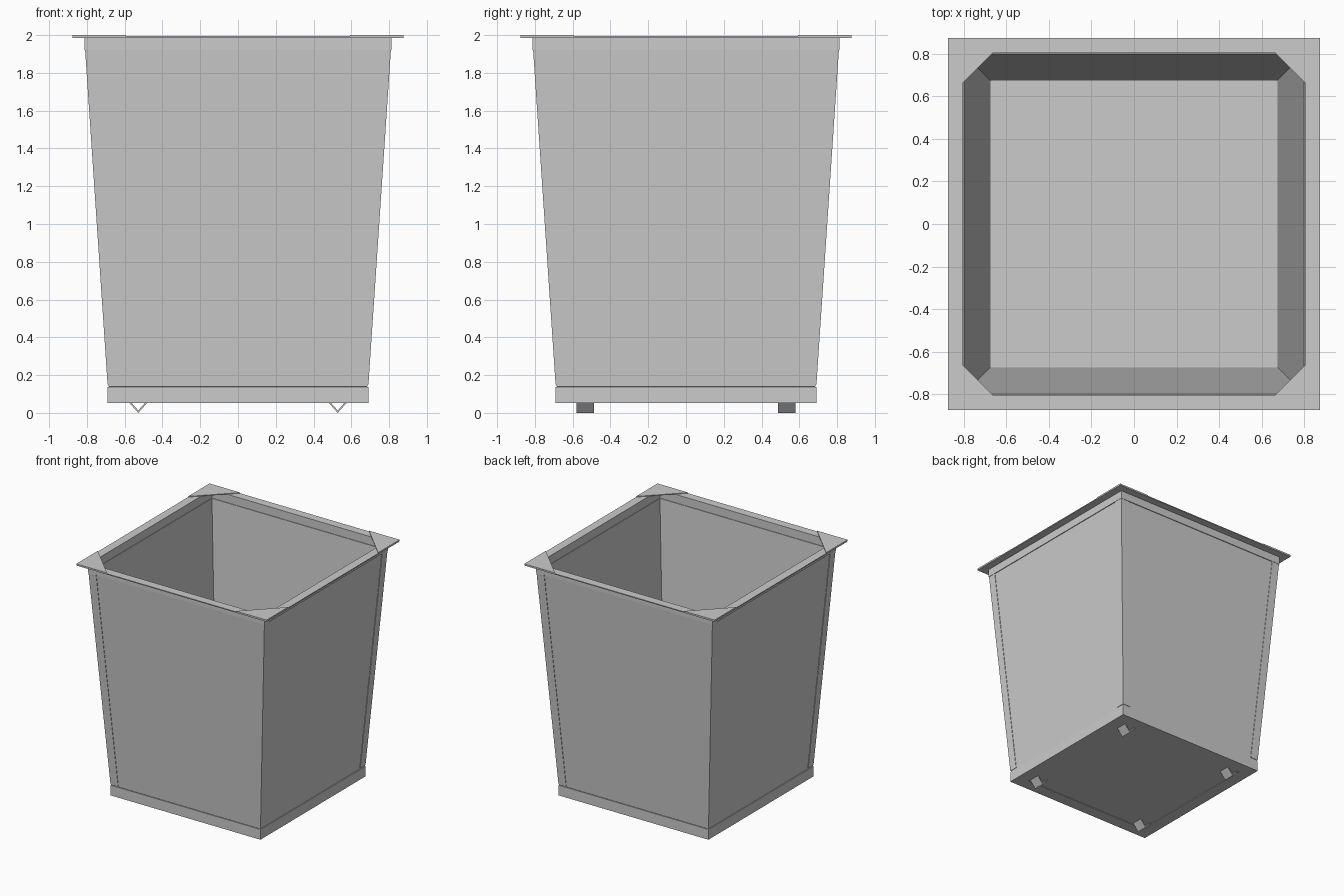
import bpy, bmesh

if "Cube" in bpy.data.objects:
    bpy.data.objects.remove(bpy.data.objects["Cube"])

def finish(bm, name):
    bmesh.ops.recalc_face_normals(bm, faces=bm.faces)
    me = bpy.data.meshes.new(name)
    bm.to_mesh(me)
    bm.free()
    ob = bpy.data.objects.new(name, me)
    bpy.context.collection.objects.link(ob)
    return ob

def loft(name, sections, closed=False):
    """Skin equal-length loops of points; cap the ends unless closed."""
    bm = bmesh.new()
    loops = [[bm.verts.new(p) for p in s] for s in sections]
    n, m = len(loops[0]), len(loops)
    for k in range(m if closed else m - 1):
        a, b = loops[k], loops[(k + 1) % m]
        for i in range(n):
            j = (i + 1) % n
            bm.faces.new((a[i], a[j], b[j], b[i]))
    if not closed:
        bm.faces.new(loops[0])
        bm.faces.new(loops[-1])
    return finish(bm, name)

def square(h, z):
    return [(-h, -h, z), (h, -h, z), (h, h, z), (-h, h, z)]

def square_ring(name, profile):
    """Sweep a closed (half width, z) profile around a square."""
    return loft(name, [square(h, z) for h, z in profile], closed=True)

# Tapered sheet walls
square_ring("walls", [(0.680, 0.06), (0.680, 0.135), (0.686, 0.14), (0.806, 1.925),
                      (0.799, 1.925), (0.676, 0.14), (0.674, 0.06)])

# Top collar with outward flange
square_ring("rim", [(0.812, 1.92), (0.812, 1.986), (0.875, 1.986), (0.875, 1.994),
                    (0.804, 1.994), (0.804, 1.92)])

# Base skirt with inward lip, and the floor plate
square_ring("base_skirt", [(0.690, 0.053), (0.690, 0.138), (0.679, 0.138),
                           (0.679, 0.059), (0.59, 0.059), (0.59, 0.053)])
loft("floor_plate", [square(0.68, 0.058), square(0.68, 0.066)])

# Angle strips covering the four wall corners
def angle_section(sx, sy, c, z, w=0.07, t=0.008):
    pts = [(c, c), (c - w, c), (c - w, c - t), (c - t, c - t), (c - t, c - w), (c, c - w)]
    return [(x * sx, y * sy, z) for x, y in pts]

corners = [(sx, sy) for sx in (-1, 1) for sy in (-1, 1)]
for sx, sy in corners:
    loft("corner_strip", [angle_section(sx, sy, 0.6905, 0.15),
                          angle_section(sx, sy, 0.8095, 1.922)])

    # Triangular plates on the rim corners
    tri = [(0.875, 0.875), (0.593, 0.875), (0.875, 0.593)]
    loft("corner_plate", [[(x * sx, y * sy, z) for x, y in tri] for z in (1.993, 2.0)])

    # Folded V feet
    vee = [(-0.052, 0.058), (0, 0), (0.052, 0.058), (0.040, 0.058), (0, 0.013), (-0.040, 0.058)]
    loft("foot", [[(0.528 * sx + x, 0.533 * sy + d, z) for x, z in vee]
                  for d in (-0.046, 0.046)])
